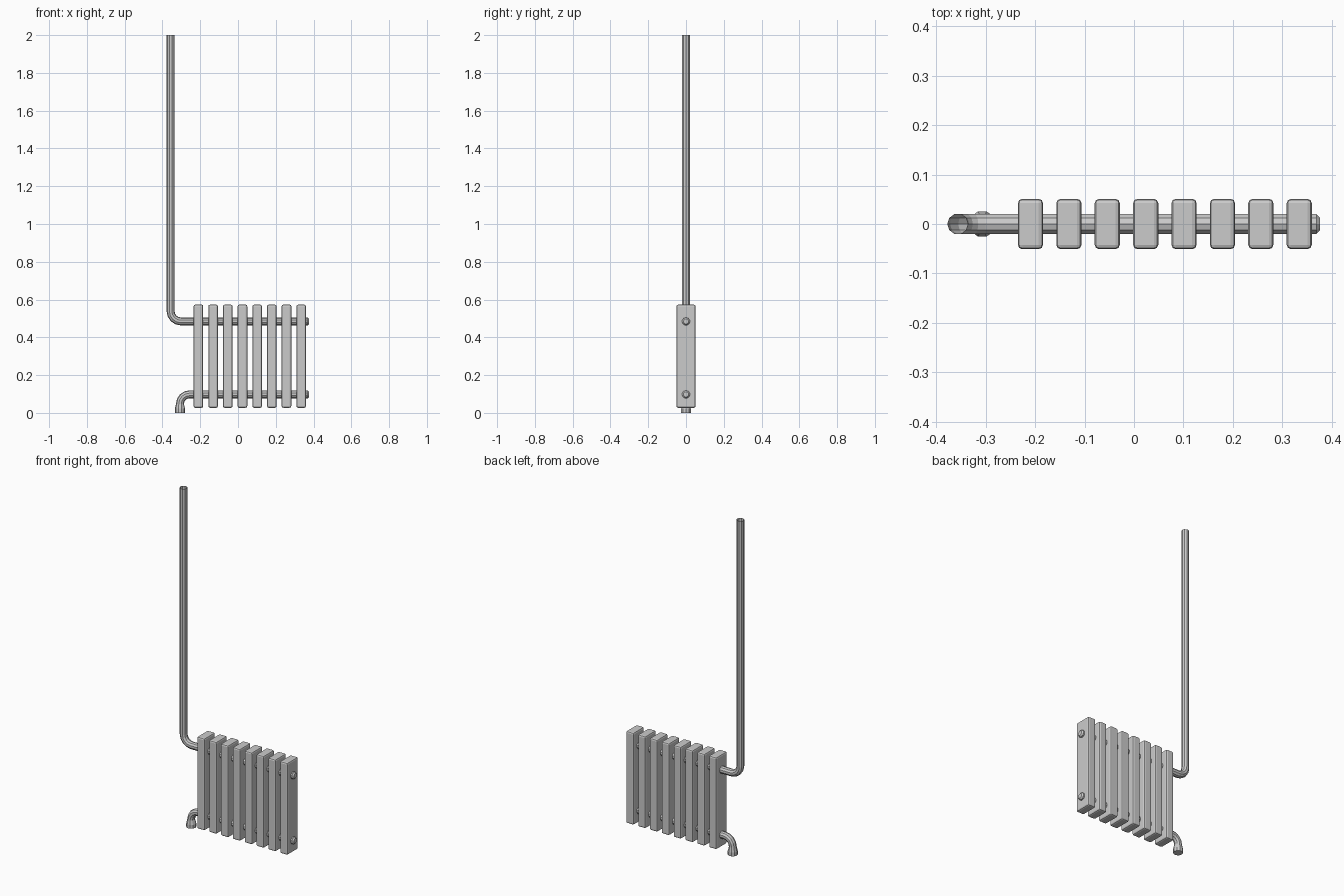
import bpy, bmesh, math
from mathutils import Vector

if "Cube" in bpy.data.objects:
    bpy.data.objects.remove(bpy.data.objects["Cube"])

SIDES = 10


def arc(cx, cz, r, a0, a1, n, rad):
    # points of a pipe bend in the xz plane
    pts = []
    for i in range(n + 1):
        a = math.radians(a0 + (a1 - a0) * i / n)
        pts.append((cx + r * math.cos(a), cz + r * math.sin(a), rad))
    return pts


def pipe(name, path, cap_start=True, cap_end=False):
    # sweep a ring along (x, z, radius) points
    bm = bmesh.new()
    P = [Vector((x, 0, z)) for x, z, _ in path]
    rings = []
    for i, p in enumerate(P):
        d0 = (p - P[i - 1]).normalized() if i else Vector()
        d1 = (P[i + 1] - p).normalized() if i < len(P) - 1 else Vector()
        t = (d0 + d1).normalized()
        n = Vector((t.z, 0, -t.x))
        r = path[i][2]
        ring = []
        for k in range(SIDES):
            a = 2 * math.pi * (k + 0.5) / SIDES
            ring.append(bm.verts.new(p + n * r * math.sin(a) + Vector((0, r * math.cos(a), 0))))
        rings.append(ring)
    for a, b in zip(rings, rings[1:]):
        for k in range(SIDES):
            j = (k + 1) % SIDES
            bm.faces.new((a[k], a[j], b[j], b[k]))
    if cap_start:
        bm.faces.new(rings[0])
    if cap_end:
        bm.faces.new(rings[-1])
    bmesh.ops.recalc_face_normals(bm, faces=bm.faces)
    me = bpy.data.meshes.new(name)
    bm.to_mesh(me)
    bm.free()
    ob = bpy.data.objects.new(name, me)
    bpy.context.collection.objects.link(ob)
    return ob


R = 0.021
ZU, ZL = 0.484, 0.098

# upper pipe: rounded end, through the fins, bend, tall riser with open top
pipe("upper_pipe",
     [(0.376, ZU, 0.014), (0.369, ZU, R), (-0.29, ZU, R)]
     + arc(-0.302, ZU + 0.055, 0.055, 270, 180, 4, R)
     + [(-0.357, 2.0, R)])

# lower pipe: rounded end, bend down to the floor fitting
pipe("lower_pipe",
     [(0.376, ZL, 0.014), (0.369, ZL, R), (-0.24, ZL, R)]
     + arc(-0.257, ZL - 0.05, 0.05, 90, 180, 4, R)
     + [(-0.307, 0.022, 0.027), (-0.307, 0.0, 0.027)], cap_end=True)

# radiator fins
for i in range(8):
    x = -0.2095 + i * 0.0777
    bpy.ops.mesh.primitive_cube_add(size=1, location=(x, 0, 0.3))
    fin = bpy.context.object
    fin.name = f"fin_{i + 1}"
    fin.scale = (0.051, 0.102, 0.546)
    bpy.ops.object.transform_apply(location=False, rotation=False, scale=True)
    bev = fin.modifiers.new("edge_bevel", "BEVEL")
    bev.width = 0.009
    bev.segments = 2
